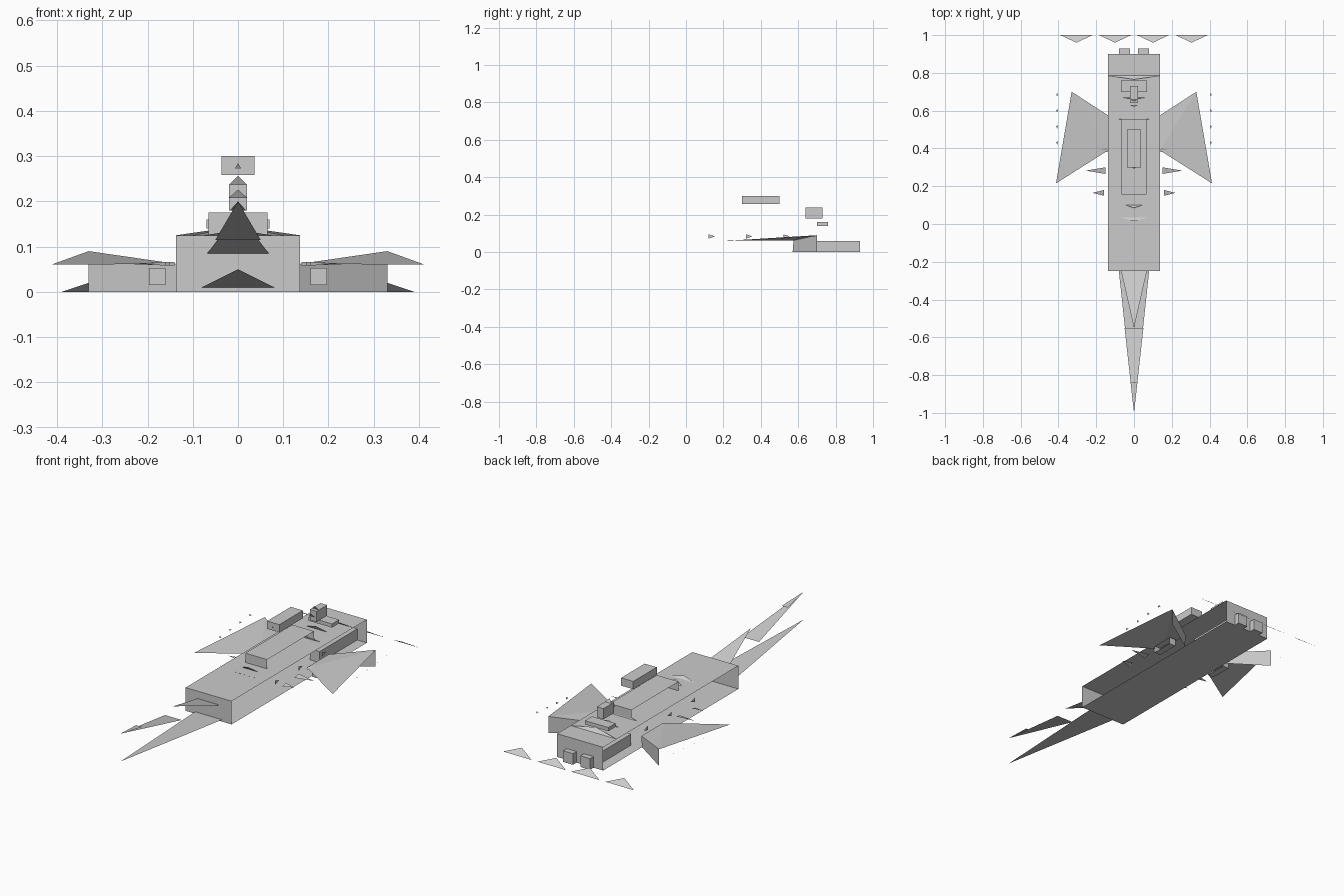
import bpy

if "Cube" in bpy.data.objects:
    bpy.data.objects.remove(bpy.data.objects["Cube"])


def mesh(name, verts, faces):
    me = bpy.data.meshes.new(name)
    me.from_pydata(verts, [], faces)
    me.update()
    ob = bpy.data.objects.new(name, me)
    bpy.context.collection.objects.link(ob)
    return ob


def box(name, x0, x1, y0, y1, z0, z1, sides=True):
    v = [(x, y, z) for x in (x0, x1) for y in (y0, y1) for z in (z0, z1)]
    f = [(0, 4, 5, 1), (2, 3, 7, 6), (0, 2, 6, 4), (1, 5, 7, 3)]
    if sides:
        f += [(0, 1, 3, 2), (4, 6, 7, 5)]
    return mesh(name, v, f)


def tri(name, a, b, c):
    return mesh(name, [a, b, c], [(0, 1, 2)])


def fin(name, half, y, z, apex_y, apex_z, x=0):
    return tri(name, (x - half, y, z), (x + half, y, z), (x, apex_y, apex_z))


# Hull and mid deck are open along both sides
box("hull", -.137, .137, -.25, .9, 0, .125, sides=False)
box("mid_deck", -.065, .065, .155, .555, .125, .175, sides=False)

# Superstructure
box("upper_pod", -.036, .036, .3, .5, .258, .3)
box("bridge", -.02, .02, .64, .73, .18, .237)
box("rear_bar", -.07, .07, .70, .76, .14, .16)

# Long nose spikes
fin("lower_nose_spike", .08, -.25, .01, -1.0, .05)
fin("middle_nose_spike", .068, -.25, .085, -.55, .175)
fin("upper_nose_spike", .05, -.55, .115, -1.0, .2)
fin("nose_tip", .018, -.84, .18, -1.0, .2)

# Cross fins along the deck
for i, (half, y, z, dy, dz) in enumerate([
        (.137, .785, .125, -.02, .02), (.065, .67, .125, -.01, .02),
        (.1, .557, .125, -.012, .02), (.045, .1, .125, -.015, .02),
        (.075, .035, .125, -.02, .012), (.02, .63, .208, -.01, .018),
        (.02, .66, .237, -.01, .02), (.007, .298, .272, -.008, .013)]):
    fin(f"deck_fin_{i}", half, y, z, y + dy, z + dz)

# Parts mirrored left and right
for side, s in (("left", -1), ("right", 1)):
    # Wing plate with an upright rear wall
    mesh(f"{side}_wing",
         [(s * .137, .39, .062), (s * .413, .215, .06), (s * .33, .70, .09),
          (s * .137, .575, .062), (s * .33, .70, 0), (s * .137, .57, 0)],
         [(0, 1, 2), (0, 2, 3), (3, 2, 4, 5)])
    # Engine and intake
    xs = sorted((s * .022, s * .08))
    box(f"{side}_engine", *xs, .58, .93, 0, .06)
    xs = sorted((s * .16, s * .197))
    box(f"{side}_intake", *xs, .40, .52, .015, .053, sides=False)
    # Spikes standing out from the hull side
    for i, (x0, x1, y0, y1) in enumerate([(.15, .255, .265, .3),
                                          (.16, .22, .15, .18),
                                          (.14, .22, .38, .40)]):
        tri(f"{side}_side_spike_{i}", (s * x0, y0, .058), (s * x0, y1, .066),
            (s * x1, (y0 + y1) / 2, .062))
    # Small upright fins on the hull edge
    for i in range(3):
        y = .12 + .2 * i
        tri(f"{side}_edge_fin_{i}", (s * .137, y, .072), (s * .137, y, .095),
            (s * .137, y + .035, .084))
    # Tiny spikes beyond the wing tip
    for i in range(4):
        y, z = .43 + .085 * i, .062 + .007 * i
        tri(f"{side}_tip_spike_{i}", (s * .405, y - .01, z),
            (s * .405, y + .01, z), (s * .412, y, z + .007))
    # Tail plates
    for i, x in enumerate((.1, .305)):
        fin(f"{side}_tail_plate_{i}", .085, 1.0, 0, .96, .028, x=s * x)
